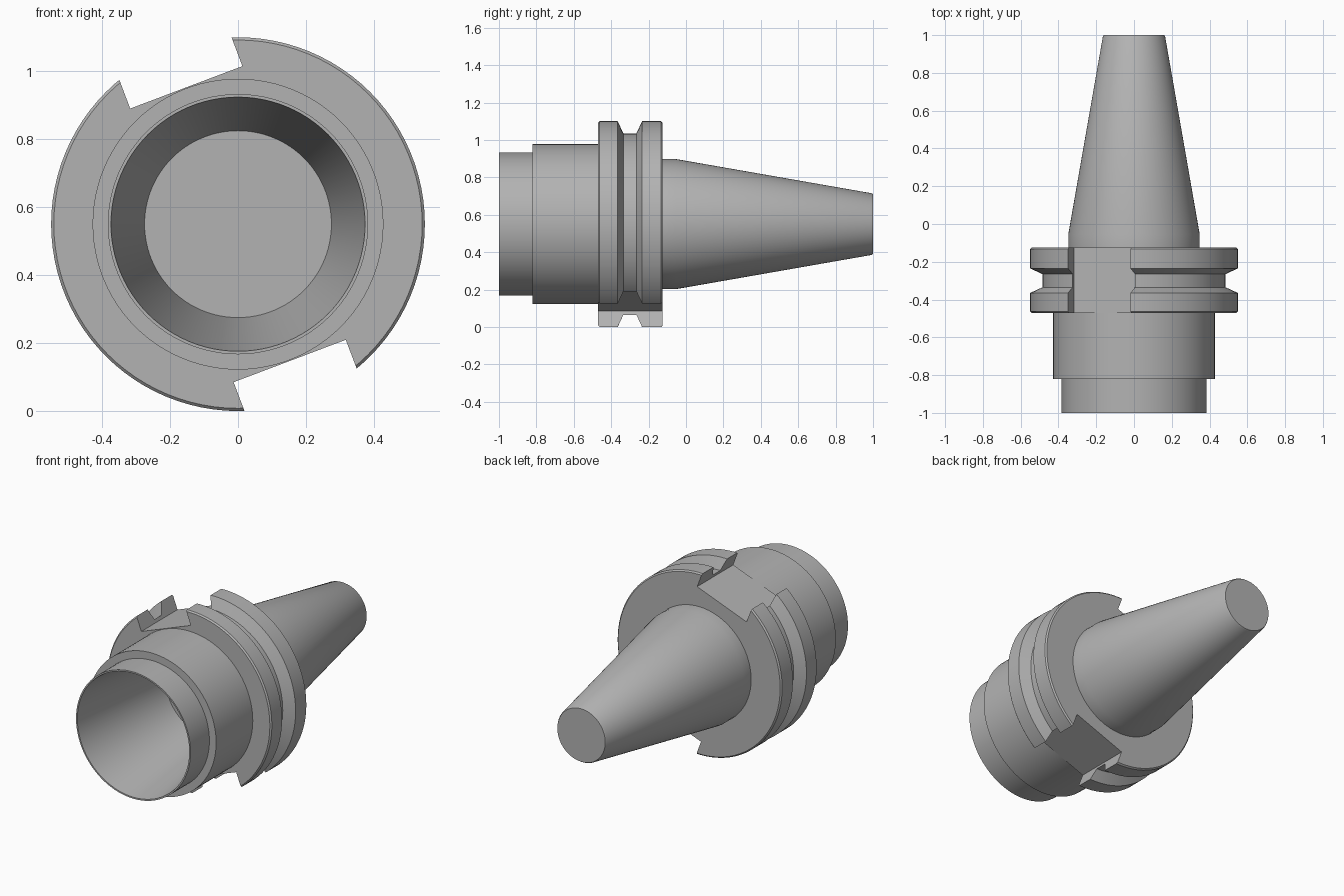
import bpy, bmesh, math
from mathutils import Matrix, Vector

if "Cube" in bpy.data.objects:
    bpy.data.objects.remove(bpy.data.objects["Cube"], do_unlink=True)

AXIS_Z = 0.55
SEGMENTS = 96

steel = bpy.data.materials.new("grey steel")
steel.use_nodes = True
steel.diffuse_color = (0.45, 0.45, 0.45, 1)
steel.node_tree.nodes["Principled BSDF"].inputs["Base Color"].default_value = (0.45, 0.45, 0.45, 1)


def lathe(name, profile):
    """Revolve (y, radius) points about the horizontal tool axis."""
    bm = bmesh.new()
    verts = [bm.verts.new((r, y, 0)) for y, r in profile]
    edges = [bm.edges.new(pair) for pair in zip(verts, verts[1:])]
    bmesh.ops.spin(bm, geom=verts + edges, cent=(0, 0, 0), axis=(0, 1, 0),
                   angle=math.tau, steps=SEGMENTS, use_merge=True)
    bmesh.ops.remove_doubles(bm, verts=bm.verts, dist=0.0001)
    # Close the two flat ends
    bmesh.ops.holes_fill(bm, edges=[e for e in bm.edges if e.is_boundary], sides=0)
    bmesh.ops.recalc_face_normals(bm, faces=bm.faces)
    mesh = bpy.data.meshes.new(name)
    bm.to_mesh(mesh)
    bm.free()
    mesh.materials.append(steel)
    obj = bpy.data.objects.new(name, mesh)
    obj.location.z = AXIS_Z
    bpy.context.collection.objects.link(obj)
    return obj


def slot_cutter(name, angle):
    """Box that cuts one drive slot through the flange rim."""
    low, high, y0, y1 = 0.4305, 0.75, -0.5, -0.1
    bm = bmesh.new()
    bmesh.ops.create_cube(bm, size=1)
    bmesh.ops.scale(bm, verts=bm.verts, vec=Vector((0.353, y1 - y0, high - low)))
    bmesh.ops.translate(bm, verts=bm.verts, vec=Vector((0, (y0 + y1) / 2, (low + high) / 2)))
    bmesh.ops.rotate(bm, verts=bm.verts, cent=(0, 0, 0),
                     matrix=Matrix.Rotation(angle, 3, 'Y'))
    mesh = bpy.data.meshes.new(name)
    bm.to_mesh(mesh)
    bm.free()
    mesh.materials.append(steel)
    obj = bpy.data.objects.new(name, mesh)
    obj.location.z = AXIS_Z
    obj.hide_render = True
    bpy.context.collection.objects.link(obj)
    return obj


c = 0.008  # small edge break on the rims
profile = [
    # Tapered bore, floor to mouth
    (-0.30, 0.275), (-1.0, 0.374),
    # Threaded nose and body
    (-1.0, 0.383), (-0.82, 0.383), (-0.82, 0.428), (-0.47, 0.428),
    # Flange with gripper groove
    (-0.47, 0.55 - c), (-0.47 + c, 0.55), (-0.365, 0.55), (-0.335, 0.485),
    (-0.265, 0.485), (-0.235, 0.55), (-0.125 - c, 0.55), (-0.125, 0.55 - c),
    # Tapered shank
    (-0.125, 0.348), (-0.055, 0.348), (1.0 - c, 0.165), (1.0, 0.160),
]
holder = lathe("tool_holder_body", profile)

# Two opposed drive slots
for i in range(2):
    cutter = slot_cutter("drive_slot_cutter", math.radians(-20.7) + i * math.pi)
    cut = holder.modifiers.new("drive slot", 'BOOLEAN')
    cut.operation = 'DIFFERENCE'
    cut.solver = 'EXACT'
    cut.object = cutter
    bpy.context.view_layer.objects.active = holder
    bpy.ops.object.modifier_apply(modifier=cut.name)
    bpy.data.objects.remove(cutter, do_unlink=True)

# Smooth round surfaces, crisp machined edges
bpy.ops.object.select_all(action='DESELECT')
holder.select_set(True)
bpy.context.view_layer.objects.active = holder
bpy.ops.object.shade_smooth_by_angle(angle=math.radians(30))
